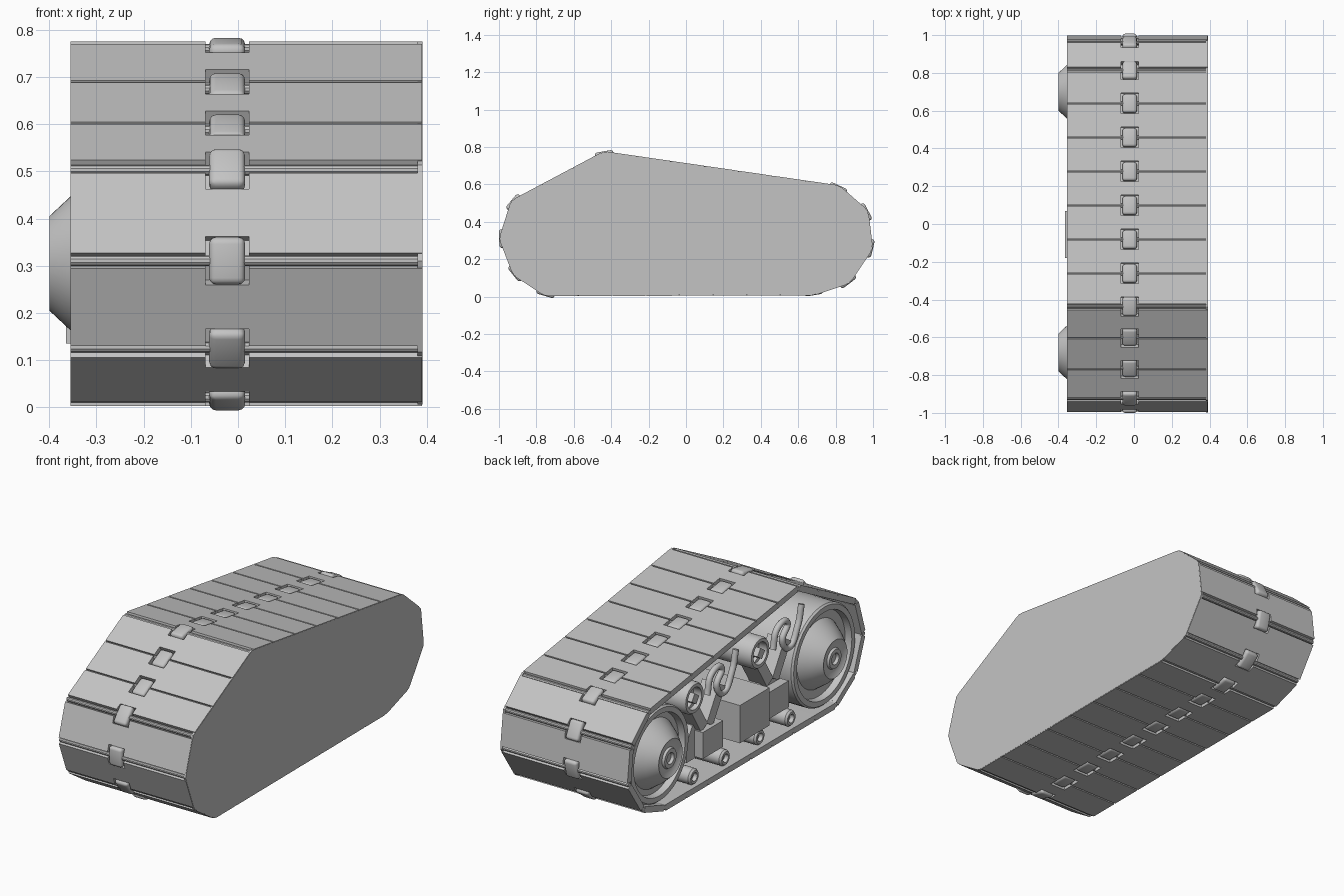
import bpy, bmesh, math
from mathutils import Vector, Matrix

if "Cube" in bpy.data.objects:
    bpy.data.objects.remove(bpy.data.objects["Cube"])

grey = bpy.data.materials.new("plain_grey")
grey.use_nodes = True
grey.diffuse_color = (0.55, 0.55, 0.55, 1)
grey.node_tree.nodes["Principled BSDF"].inputs["Base Color"].default_value = (0.55, 0.55, 0.55, 1)

LEFT, RIGHT, MID = 0.39, -0.355, -0.023   # track edges and guide centre line


def finish(name, bm, smooth=False):
    bmesh.ops.recalc_face_normals(bm, faces=bm.faces)
    mesh = bpy.data.meshes.new(name)
    bm.to_mesh(mesh)
    bm.free()
    obj = bpy.data.objects.new(name, mesh)
    bpy.context.collection.objects.link(obj)
    mesh.materials.append(grey)
    if smooth:
        bpy.ops.object.select_all(action='DESELECT')
        obj.select_set(True)
        bpy.context.view_layer.objects.active = obj
        bpy.ops.object.shade_smooth_by_angle(angle=math.radians(35))
    return obj


def box(name, size, centre, tilt=0.0, bevel=0.0):
    bm = bmesh.new()
    bmesh.ops.create_cube(bm, size=1, matrix=Matrix.Diagonal((*size, 1)))
    if bevel:
        bmesh.ops.bevel(bm, geom=bm.edges[:], offset=bevel, segments=3,
                        profile=0.5, affect='EDGES')
    bm.transform(Matrix.Translation(centre) @ Matrix.Rotation(tilt, 4, 'X'))
    return finish(name, bm, bevel > 0)


def prism(name, outline, x0, x1):
    """Extrude a (y, z) outline across x."""
    bm = bmesh.new()
    face = bm.faces.new([bm.verts.new((x0, y, z)) for y, z in outline])
    new = bmesh.ops.extrude_face_region(bm, geom=[face])["geom"]
    bmesh.ops.translate(bm, vec=(x1 - x0, 0, 0),
                        verts=[v for v in new if isinstance(v, bmesh.types.BMVert)])
    return finish(name, bm)


def lathe(name, profile, y, z, steps=40):
    """Spin an (x, radius) profile about an axle along x."""
    bm = bmesh.new()
    verts = [bm.verts.new((x, 0, r)) for x, r in profile]
    edges = [bm.edges.new(pair) for pair in zip(verts, verts[1:])]
    bmesh.ops.spin(bm, geom=verts + edges, cent=(0, 0, 0), axis=(1, 0, 0),
                   angle=math.tau, steps=steps)
    bmesh.ops.remove_doubles(bm, verts=bm.verts, dist=0.0005)
    bm.transform(Matrix.Translation((0, y, z)))
    return finish(name, bm, True)


# Track joints around the loop, in (y, z)
corners = [((0.82, 0.595), 7), ((-0.44, 0.778), 3), ((-0.935, 0.515), 1),
           ((-1.0, 0.31), 1), ((-0.925, 0.115), 1), ((-0.755, 0.003), 8),
           ((0.685, 0.007), 1), ((0.875, 0.07), 1), ((1.0, 0.255), 1), ((0.975, 0.46), 1)]
joints = []
for i, (start, count) in enumerate(corners):
    a, b = Vector(start), Vector(corners[(i + 1) % len(corners)][0])
    joints += [a.lerp(b, k / count) for k in range(count)]
n = len(joints)
along = [(joints[(i + 1) % n] - joints[i]).normalized() for i in range(n)]
turn = [along[i - 1].angle(along[i]) for i in range(n)]
inward = []
for i in range(n):
    t = (along[i - 1] + along[i]).normalized()
    inward.append(Vector((-t.y, t.x)))


# Track links, notched at both ends around the guide
def link(i):
    p, q, t = joints[i], joints[(i + 1) % n], along[i]
    a = 0.004 + 0.02 * turn[i]
    b = (q - p).length - 0.004 - 0.02 * turn[(i + 1) % n]
    w, d = 0.046, 0.055
    end = (q - p).length
    outline = [(RIGHT, a), (MID - w, a), (MID - w, d), (MID + w, d), (MID + w, a), (LEFT, a),
               (LEFT, b), (MID + w, b), (MID + w, end - d), (MID - w, end - d),
               (MID - w, b), (RIGHT, b)]
    inner = Vector((-t.y, t.x)) * 0.032
    bm = bmesh.new()
    face = bm.faces.new([bm.verts.new((x, *(p + t * s))) for x, s in outline])
    new = bmesh.ops.extrude_face_region(bm, geom=[face])["geom"]
    bmesh.ops.translate(bm, vec=(0, inner.x, inner.y),
                        verts=[v for v in new if isinstance(v, bmesh.types.BMVert)])
    finish(f"track_link_{i}", bm)


for i in range(n):
    link(i)
    t = (along[i - 1] + along[i]).normalized()
    c = joints[i] + inward[i] * 0.021
    box(f"guide_block_{i}", (0.076, 0.1, 0.04), (MID, c.x, c.y),
        math.atan2(t.y, t.x), 0.014)
    c = joints[i] + inward[i] * 0.019
    lathe(f"hinge_pin_{i}", [(RIGHT, 0), (RIGHT, 0.011), (LEFT, 0.011), (LEFT, 0)], c.x, c.y, 10)

# Belt behind the links, and the closed side wall
bm = bmesh.new()
rings = [[bm.verts.new((x, *(j + k * 0.033))) for j, k in zip(joints, inward)]
         for x in (RIGHT, LEFT)]
for i in range(n):
    k = (i + 1) % n
    bm.faces.new((rings[0][i], rings[0][k], rings[1][k], rings[1][i]))
finish("inner_belt", bm)
prism("side_wall", [tuple(j + k * 0.003) for j, k in zip(joints, inward)], LEFT - 0.01, LEFT + 0.001)

# Large end wheels with a raised cone and hub
for name, y, z, r in (("rear_wheel", 0.70, 0.305, 0.25), ("front_wheel", -0.68, 0.305, 0.265)):
    lathe(name, [(-0.385, 0), (-0.385, 0.025), (-0.4, 0.03), (-0.4, 0.05), (-0.388, 0.055),
                 (-0.388, 0.078), (-0.4, 0.1), (-0.355, 0.142), (-0.3, 0.18), (-0.3, r - 0.04),
                 (-0.335, r - 0.035), (-0.335, r - 0.008), (-0.325, r), (0.3, r), (0.3, 0)],
          y, z, 48)

# Centre gearbox block
box("centre_block", (0.5, 0.25, 0.2), (-0.115, -0.055, 0.235))

# Two bogies: rollers, body, arms, return roller and spring
spring_path = [(0, 0.46), (-0.04, 0.56), (-0.12, 0.56), (-0.08, 0.48),
               (-0.13, 0.42), (-0.21, 0.51), (-0.24, 0.61)]
for side, y0, lift in (("rear", 0.28, 0.0), ("front", -0.27, 0.03)):
    for k, dy in enumerate((0.14, -0.12)):
        lathe(f"{side}_road_roller_{k}",
              [(-0.325, 0), (-0.325, 0.018), (-0.345, 0.022), (-0.345, 0.034),
               (-0.335, 0.042), (0.3, 0.042), (0.3, 0)], y0 + dy, 0.085, 20)
    prism(f"{side}_bogie_body",
          [(y0 + 0.13, 0.14), (y0 + 0.13, 0.24), (y0 + 0.08, 0.32), (y0 - 0.08, 0.32),
           (y0 - 0.13, 0.24), (y0 - 0.13, 0.14)], -0.29, 0.2)
    box(f"{side}_bogie_face", (0.06, 0.17, 0.14), (-0.31, y0 - 0.02, 0.22))
    for k, s in enumerate((1, -1)):
        box(f"{side}_bogie_arm_{k}", (0.1, 0.06, 0.2),
            (-0.27, y0 + s * 0.075, 0.38 + lift), -s * 0.55)
    lathe(f"{side}_return_roller",
          [(-0.3, 0), (-0.3, 0.055), (-0.345, 0.058), (-0.345, 0.075),
           (-0.335, 0.082), (0.3, 0.082), (0.3, 0)], y0 + 0.14, 0.5 + lift, 28)
    box(f"{side}_return_roller_hub", (0.06, 0.045, 0.045), (-0.32, y0 + 0.14, 0.5 + lift), 0.6)

    curve = bpy.data.curves.new(f"{side}_spring", 'CURVE')
    curve.dimensions = '3D'
    curve.bevel_depth = 0.016
    curve.bevel_resolution = 3
    curve.use_fill_caps = True
    spline = curve.splines.new('BEZIER')
    spline.bezier_points.add(len(spring_path) - 1)
    for point, (dy, z) in zip(spline.bezier_points, spring_path):
        point.co = (-0.32, y0 + dy, z + lift)
        point.handle_left_type = point.handle_right_type = 'AUTO'
    curve.materials.append(grey)
    bpy.context.collection.objects.link(bpy.data.objects.new(f"{side}_spring", curve))
